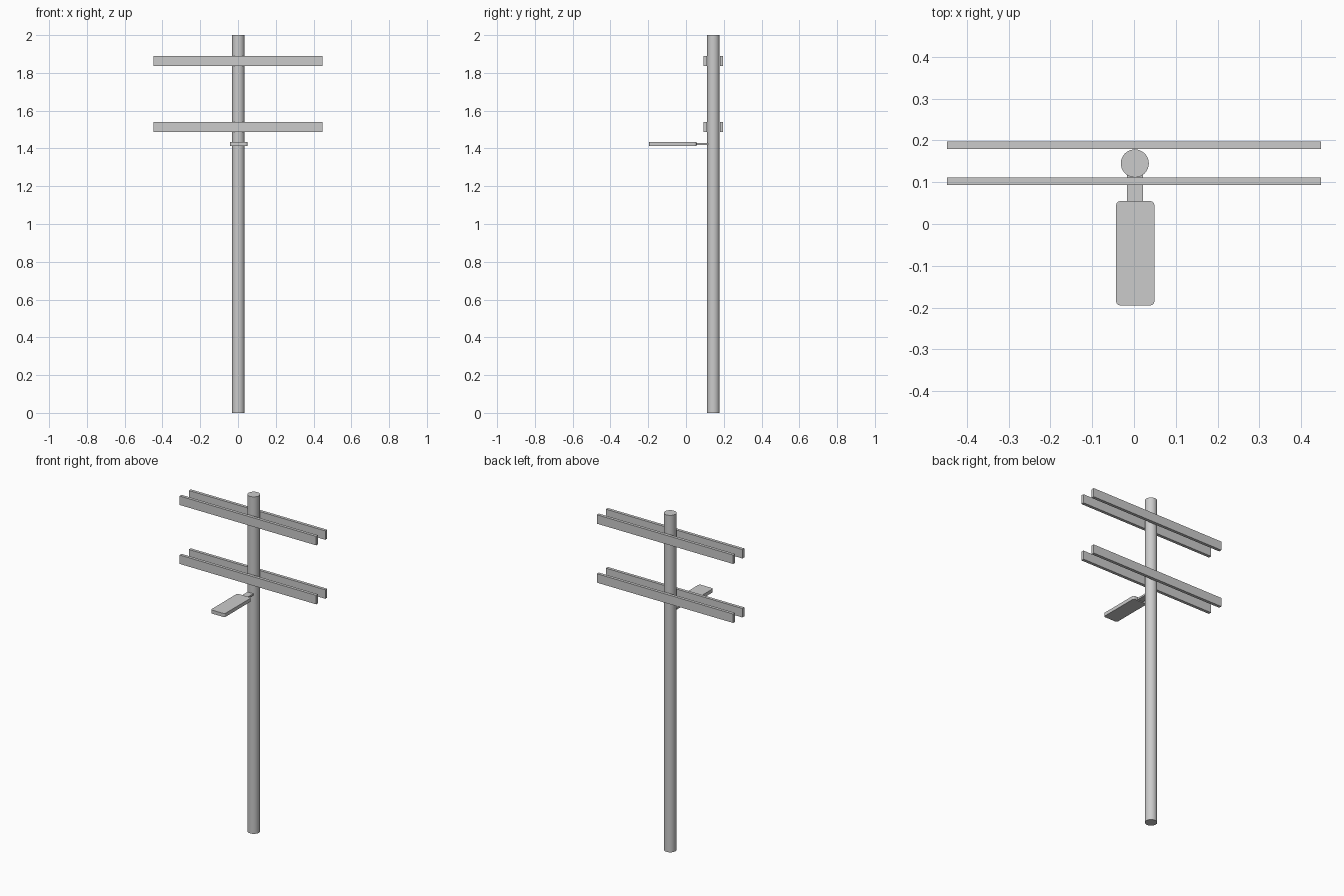
import bpy, bmesh

if "Cube" in bpy.data.objects:
    bpy.data.objects.remove(bpy.data.objects["Cube"])

PX, PY = 0.002, 0.145  # pole axis


def box(name, x0, x1, y0, y1, z0, z1, round_corners=0.0):
    bm = bmesh.new()
    bmesh.ops.create_cube(bm, size=1)
    for v in bm.verts:
        v.co.x = x1 if v.co.x > 0 else x0
        v.co.y = y1 if v.co.y > 0 else y0
        v.co.z = z1 if v.co.z > 0 else z0
    if round_corners:
        upright = [e for e in bm.edges
                   if abs(e.verts[0].co.z - e.verts[1].co.z) > 1e-4]
        bmesh.ops.bevel(bm, geom=upright, offset=round_corners, segments=3,
                        profile=0.5, affect='EDGES')
    mesh = bpy.data.meshes.new(name)
    bm.to_mesh(mesh)
    bm.free()
    ob = bpy.data.objects.new(name, mesh)
    bpy.context.collection.objects.link(ob)
    return ob


# Pole
bpy.ops.mesh.primitive_cylinder_add(vertices=32, radius=0.0335, depth=2,
                                    location=(PX, PY, 1))
bpy.context.object.name = "pole"
bpy.ops.object.shade_smooth_by_angle()

# Paired crossarms, front and back of the pole, at two heights
for level, z in (("upper", 1.8625), ("lower", 1.5125)):
    for side, y in (("front", PY - 0.043), ("back", PY + 0.043)):
        box(f"{level}_{side}_crossarm", -0.448, 0.448,
            y - 0.009, y + 0.009, z - 0.0265, z + 0.0265)

# Lamp bracket and flat lamp head
box("lamp_bracket", -0.017, 0.021, 0.05, 0.118, 1.417, 1.4275)
box("lamp_head", -0.043, 0.049, -0.195, 0.055, 1.412, 1.433, 0.01)
